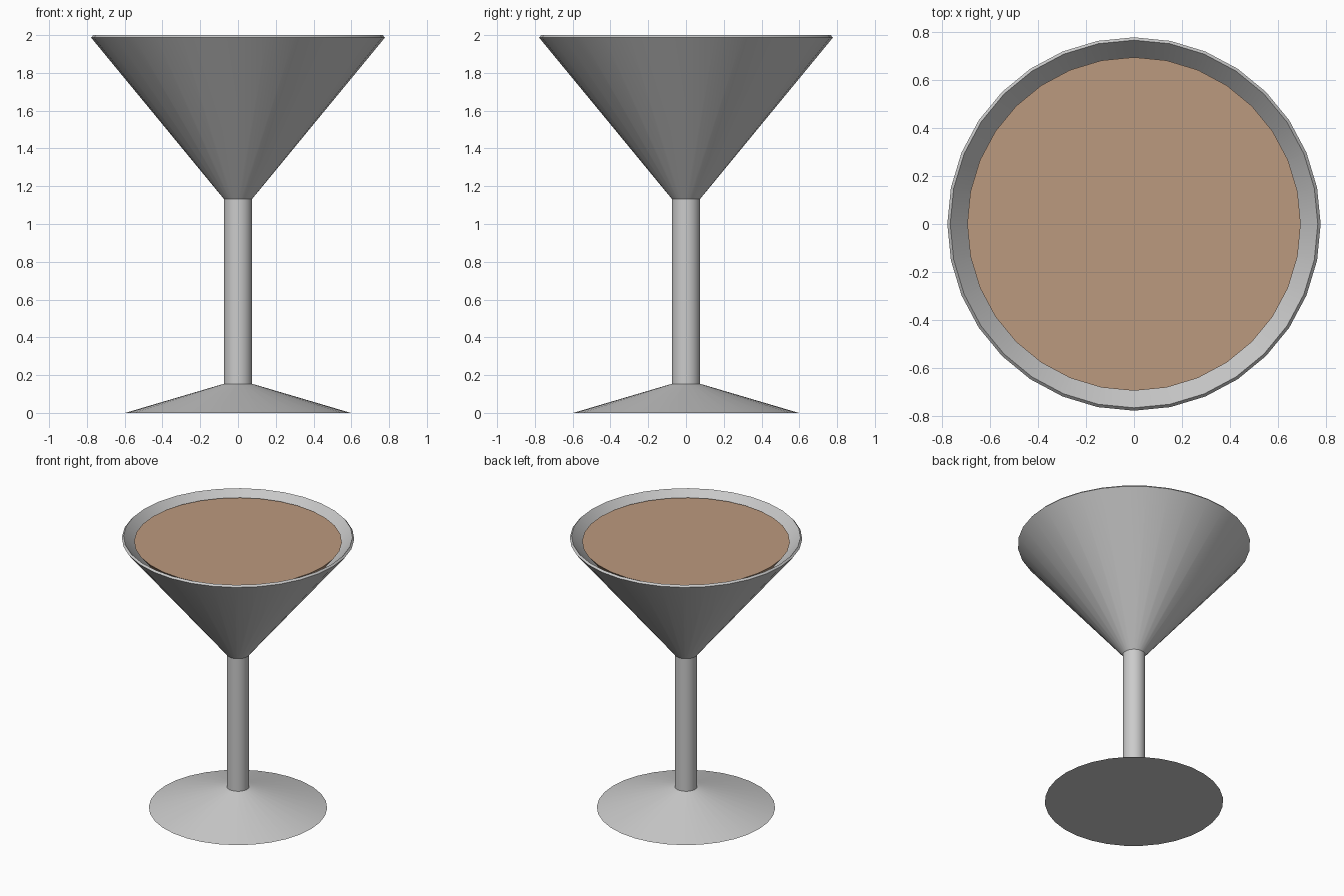
import bpy, bmesh, math

if "Cube" in bpy.data.objects:
    bpy.data.objects.remove(bpy.data.objects["Cube"])

SIDES = 32


def lathe(name, profile, color=None):
    """Revolve (radius, z) points around z; both ends are capped."""
    bm = bmesh.new()
    rings = []
    for r, z in profile:
        rings.append([bm.verts.new((r * math.cos(2 * math.pi * i / SIDES),
                                    r * math.sin(2 * math.pi * i / SIDES), z))
                      for i in range(SIDES)])
    for a, b in zip(rings, rings[1:]):
        for i in range(SIDES):
            j = (i + 1) % SIDES
            bm.faces.new((a[i], a[j], b[j], b[i]))
    bm.faces.new(rings[0][::-1])
    bm.faces.new(rings[-1])
    bmesh.ops.recalc_face_normals(bm, faces=bm.faces)
    mesh = bpy.data.meshes.new(name)
    bm.to_mesh(mesh)
    bm.free()
    obj = bpy.data.objects.new(name, mesh)
    bpy.context.collection.objects.link(obj)
    if color:
        mat = bpy.data.materials.new(name + "_material")
        mat.diffuse_color = color
        mat.use_nodes = True
        mat.node_tree.nodes["Principled BSDF"].inputs["Base Color"].default_value = mat.diffuse_color
        mesh.materials.append(mat)
    bpy.ops.object.select_all(action='DESELECT')
    obj.select_set(True)
    bpy.context.view_layer.objects.active = obj
    bpy.ops.object.shade_smooth_by_angle(angle=math.radians(12))
    return obj


# Glass: sloped foot, straight stem, thin-walled conical bowl
lathe("glass", [
    (0.597, 0.0), (0.075, 0.154),        # foot
    (0.075, 1.133),                      # stem
    (0.778, 1.987), (0.766, 2.0),        # outer bowl and rim
    (0.068, 1.15),                       # inner bowl
])

# Drink: cone set just inside the bowl
lathe("drink", [(0.065, 1.19), (0.695, 1.963)], (0.5, 0.32, 0.21, 1.0))
